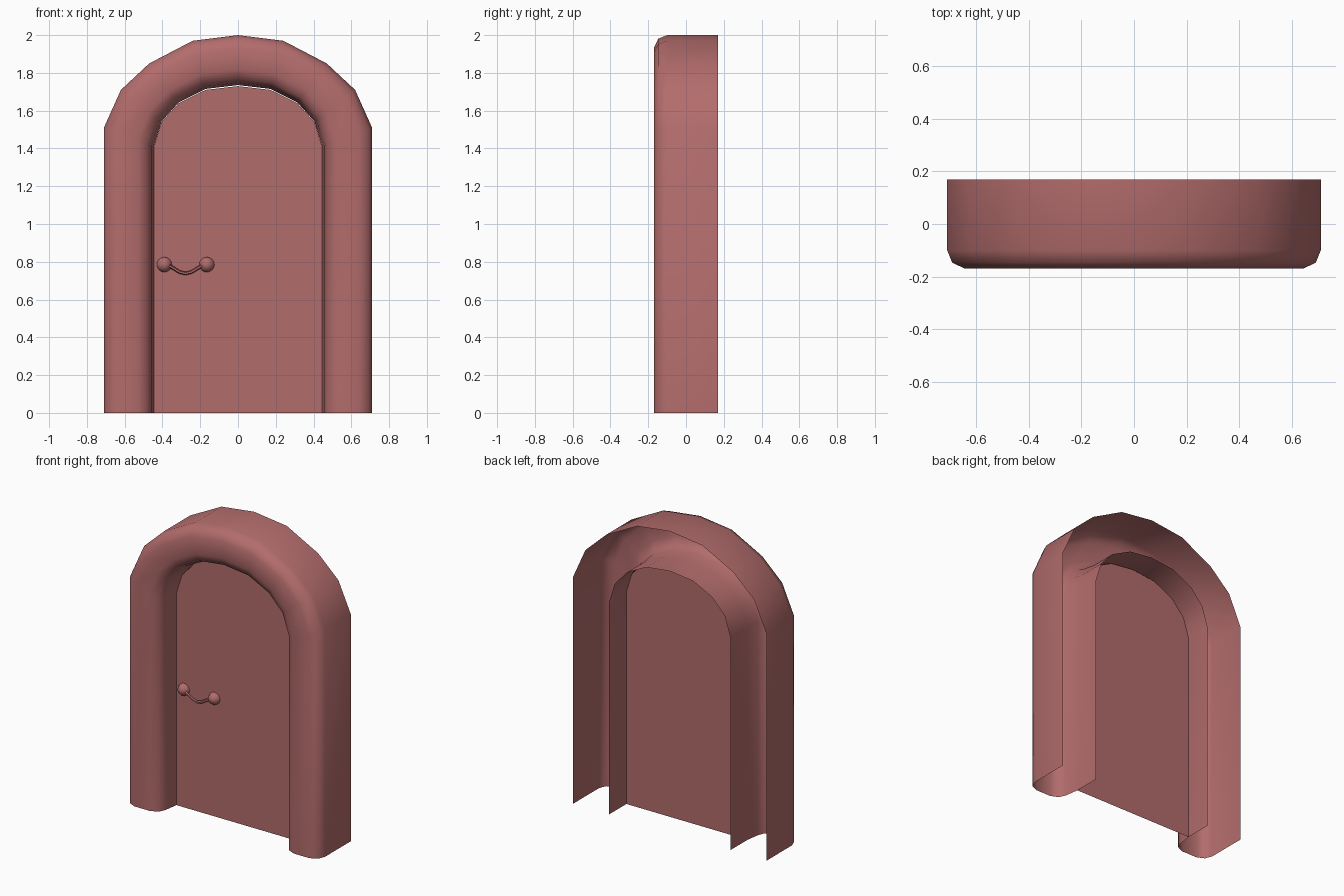
import bpy, bmesh, math
from mathutils import Vector

if "Cube" in bpy.data.objects:
    bpy.data.objects.remove(bpy.data.objects["Cube"])

mat = bpy.data.materials.new("red_paint")
mat.diffuse_color = (0.45, 0.15, 0.15, 1)
mat.use_nodes = True
mat.node_tree.nodes["Principled BSDF"].inputs["Base Color"].default_value = mat.diffuse_color
DOOR_Y = -0.01


def mirrored(half):
    """Complete a left-hand arch outline (foot to crown) with its right side."""
    return [(-x, z) for x, z in half] + [p for p in reversed(half[:-1])]


def finish(bm, name, smooth=True):
    me = bpy.data.meshes.new(name)
    bm.to_mesh(me)
    bm.free()
    ob = bpy.data.objects.new(name, me)
    bpy.context.collection.objects.link(ob)
    me.materials.append(mat)
    if smooth:
        bpy.ops.object.select_all(action='DESELECT')
        ob.select_set(True)
        bpy.context.view_layer.objects.active = ob
        bpy.ops.object.shade_smooth_by_angle(angle=math.radians(60))
    return ob


outer = mirrored([(0.71, 0), (0.71, 1.51), (0.62, 1.71), (0.47, 1.85), (0.24, 1.97), (0, 2.0)])
inner = mirrored([(0.44, 0), (0.44, 1.41), (0.40, 1.54), (0.31, 1.64), (0.17, 1.71), (0, 1.73)])

# Rounded door surround: open-backed section (outer-to-inner fraction, y)
section = [(0, 0.17), (0, -0.10), (0.07, -0.147), (0.25, -0.17), (0.67, -0.17),
           (0.86, -0.147), (0.93, -0.10), (0.98, DOOR_Y), (0.98, 0.17)]
bm = bmesh.new()
rows = []
for (ox, oz), (ix, iz) in zip(outer, inner):
    rows.append([bm.verts.new((ox + (ix - ox) * t, y, oz + (iz - oz) * t)) for t, y in section])
for a, b in zip(rows, rows[1:]):
    for j in range(len(section) - 1):
        bm.faces.new((a[j], a[j + 1], b[j + 1], b[j]))
bmesh.ops.recalc_face_normals(bm, faces=bm.faces)
# Face the shell outwards, towards the viewer at the front
front = min(bm.faces, key=lambda f: f.calc_center_median().y)
if front.normal.y > 0:
    bmesh.ops.reverse_faces(bm, faces=bm.faces)
finish(bm, "door_surround")

# Flat door panel
bm = bmesh.new()
face = bm.faces.new([bm.verts.new((x * 1.012, DOOR_Y, z)) for x, z in inner])
face.normal_update()
if face.normal.y > 0:
    face.normal_flip()
finish(bm, "door_panel", smooth=False)

# Half-round handle mounts
for side, x in (("left", -0.39), ("right", -0.165)):
    bm = bmesh.new()
    bmesh.ops.create_uvsphere(bm, u_segments=8, v_segments=8, radius=0.04)
    bmesh.ops.bisect_plane(bm, geom=bm.verts[:] + bm.edges[:] + bm.faces[:], dist=1e-5,
                           plane_co=(0, 0, 0), plane_no=(0, 1, 0), clear_outer=True)
    bmesh.ops.translate(bm, verts=bm.verts, vec=(x, DOOR_Y, 0.785))
    finish(bm, "handle_mount_" + side)

# Sagging handle bar: a six-sided tube swept along a short path
path = [(-0.375, 0.785), (-0.34, 0.765), (-0.31, 0.746), (-0.278, 0.738),
        (-0.246, 0.746), (-0.215, 0.765), (-0.18, 0.785)]
bm = bmesh.new()
rings = []
for i, (x, z) in enumerate(path):
    p, q = path[max(i - 1, 0)], path[min(i + 1, len(path) - 1)]
    d = Vector((q[0] - p[0], 0, q[1] - p[1])).normalized()
    n = Vector((-d.z, 0, d.x))
    ring = []
    for k in range(6):
        a = k * math.tau / 6
        off = n * math.cos(a) * 0.009 + Vector((0, math.sin(a) * 0.009, 0))
        ring.append(bm.verts.new(Vector((x, DOOR_Y - 0.02, z)) + off))
    rings.append(ring)
for a, b in zip(rings, rings[1:]):
    for k in range(6):
        bm.faces.new((a[k], a[(k + 1) % 6], b[(k + 1) % 6], b[k]))
bmesh.ops.recalc_face_normals(bm, faces=bm.faces)
finish(bm, "handle_bar")
